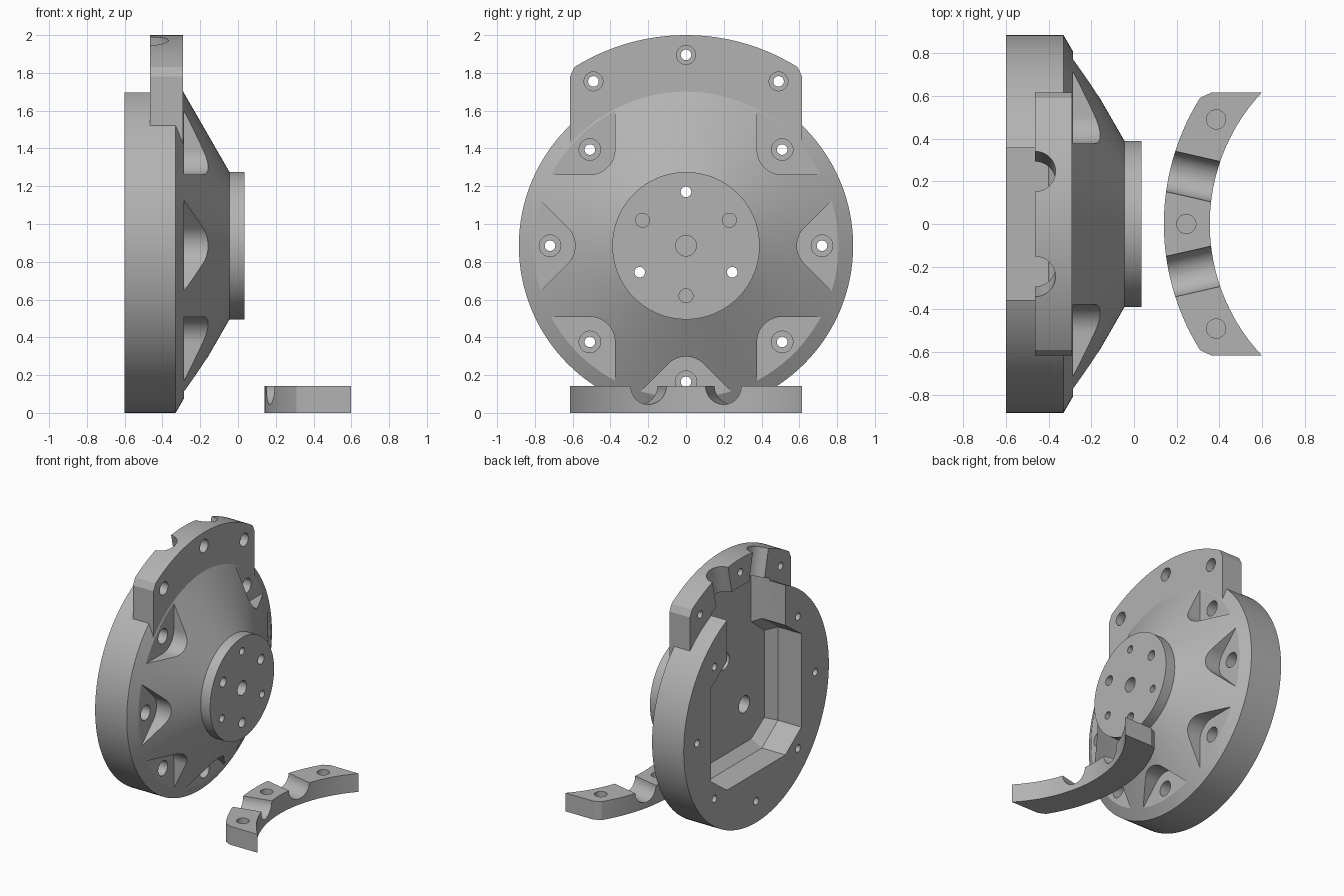
import bpy, bmesh, math
from mathutils import Vector

if "Cube" in bpy.data.objects:
    bpy.data.objects.remove(bpy.data.objects["Cube"])

CZ = 0.885           # height of the plate axis
R_OUT, R_IN = 1.115, 0.90   # clamp arcs
SEG = 128

grey = bpy.data.materials.new("machined_grey")
grey.diffuse_color = (0.45, 0.45, 0.45, 1)
grey.use_nodes = True
grey.node_tree.nodes["Principled BSDF"].inputs["Base Color"].default_value = grey.diffuse_color


def finish(bm, name):
    bmesh.ops.recalc_face_normals(bm, faces=bm.faces)
    me = bpy.data.meshes.new(name)
    bm.to_mesh(me)
    bm.free()
    me.materials.append(grey)
    ob = bpy.data.objects.new(name, me)
    bpy.context.collection.objects.link(ob)
    return ob


def loft(name, rings):
    """Closed solid through matching rings of points."""
    bm = bmesh.new()
    vs = [[bm.verts.new(p) for p in r] for r in rings]
    n = len(vs[0])
    for a, b in zip(vs, vs[1:]):
        for i in range(n):
            j = (i + 1) % n
            bm.faces.new((a[i], a[j], b[j], b[i]))
    bm.faces.new(vs[0])
    bm.faces.new(vs[-1])
    return finish(bm, name)


def prism_x(name, pts, x0, x1):
    return loft(name, [[(x, y, CZ + w) for y, w in pts] for x in (x0, x1)])


def rod(name, a, b, r, n=32):
    """Cylinder between two points."""
    a, b = Vector(a), Vector(b)
    q = (b - a).to_track_quat('Z', 'Y')
    circ = [q @ Vector((r * math.cos(t), r * math.sin(t), 0))
            for t in (2 * math.pi * i / n for i in range(n))]
    return loft(name, [[p + c for c in circ] for p in (a, b)])


def rod_x(y, w, x0, x1, r):
    return rod("hole_cutter", (x0, y, CZ + w), (x1, y, CZ + w), r)


def boolean(ob, others, op='DIFFERENCE'):
    """Apply booleans one by one and remove the tools."""
    for o in others:
        m = ob.modifiers.new("bool", 'BOOLEAN')
        m.operation, m.object, m.solver = op, o, 'EXACT'
        o.hide_render = True
        dg = bpy.context.evaluated_depsgraph_get()
        me = bpy.data.meshes.new_from_object(ob.evaluated_get(dg))
        ob.modifiers.clear()
        ob.data = me
        bpy.data.objects.remove(o, do_unlink=True)


def arc(r, a0, a1, n):
    """Points (side, radial) on an arc, angle measured from the radial axis."""
    return [(r * math.sin(a0 + (a1 - a0) * i / n),
             r * math.cos(a0 + (a1 - a0) * i / n)) for i in range(n + 1)]


# Turned body: rim, cone and hub
profile = [(-0.6, 0.885), (-0.33, 0.885), (-0.045, 0.39), (0.035, 0.39)]
plate = loft("mounting_plate", [
    [(x, r * math.cos(2 * math.pi * i / SEG), CZ + r * math.sin(2 * math.pi * i / SEG))
     for i in range(SEG)] for x, r in profile])

# Clamp flange rising above the rim
edge = math.asin(0.59 / R_OUT)
flange_pts = [(-0.615, 0.315), (-0.615, 0.895)] + arc(R_OUT, -edge, edge, 40) \
    + [(0.615, 0.895), (0.615, 0.315)]
flange = prism_x("flange", flange_pts, -0.465, -0.29)
boolean(plate, [flange], 'UNION')

cutters = []


# Rear cavity, open at the top, with a bevelled floor
def cavity(s):
    o = 0.355 if s == 0 else 0.355 - s * 0.4
    a = math.asin(o / R_IN)
    right = [(o, 0.5 - s * 0.6), (0.55 - s, 0.36 - s * 0.4),
             (0.55 - s, -0.36 + s * 0.4), (0.355 - s * 0.4, -0.5 + s)]
    return arc(R_IN, -a, a, 24) + right + [(-y, w) for y, w in reversed(right)]


cutters.append(loft("cavity_cutter", [
    [(x, y, CZ + w) for y, w in cavity(s)]
    for x, s in ((-0.7, 0), (-0.4, 0), (-0.325, 0.06))]))

# Seven wedge pockets with bolt holes around the cone
for k in range(8):
    if k == 2:
        continue
    t = k * math.pi / 4
    d, e = (math.cos(t), math.sin(t)), (-math.sin(t), math.cos(t))
    pocket = []
    r, c, far = 0.133, 0.72, 0.30
    h = math.sqrt(0.5)
    local = [(c - r * math.cos(u), r * math.sin(u))
             for u in (math.radians(-45 + 90 * i / 16) for i in range(17))]
    local = [(c - r * h + far, -r * h - far)] + local + [(c - r * h + far, r * h + far)]
    pocket = [(p * d[0] + q * e[0], p * d[1] + q * e[1]) for p, q in local]
    cutters.append(prism_x("pocket_cutter", pocket, -0.285, 0.1))
    y, w = c * d[0], c * d[1]
    cutters += [rod_x(y, w, -0.37, -0.2, 0.057), rod_x(y, w, -0.7, -0.3, 0.028)]

# Flange bolt holes with counterbores
bolts = [(0, 1.01), (-0.49, 0.87), (0.49, 0.87)]
for y, w in bolts:
    cutters += [rod_x(y, w, -0.35, -0.2, 0.05), rod_x(y, w, -0.6, -0.3, 0.028)]

# Hub: three through holes counterbored from behind, blind holes, centre bore
for y, w in ((0, 0.285), (-0.245, -0.14), (0.245, -0.14)):
    cutters += [rod_x(y, w, -0.4, -0.12, 0.065), rod_x(y, w, -0.2, 0.1, 0.028)]
for y, w in ((-0.23, 0.135), (0.23, 0.135), (0, -0.265)):
    cutters.append(rod_x(y, w, -0.06, 0.1, 0.037))
cutters.append(rod_x(0, 0, -0.1, 0.1, 0.055))

# Half-round radial channels in the back of the flange
CH = math.radians(12.8)
for s in (-1, 1):
    u, v = s * math.sin(CH), math.cos(CH)
    cutters.append(rod("channel_cutter", (-0.465, 0.8 * u, CZ + 0.8 * v),
                       (-0.465, 1.3 * u, CZ + 1.3 * v), 0.097, 48))
boolean(plate, cutters)

# Loose clamp cap lying in front of the hub
CX, H = 1.255, 0.142
inner = math.asin(0.615 / R_IN)
cap_pts = [(-0.615, 0.895)] + arc(R_OUT, -edge, edge, 40) + [(0.615, 0.895)] \
    + arc(R_IN, inner, -inner, 40)
cap = loft("clamp_cap", [[(CX - w, y, z) for y, w in cap_pts] for z in (0, H)])
cuts = [rod("bolt_cutter", (CX - w, y, 0.03), (CX - w, y, 0.3), 0.045) for y, w in bolts]
for s in (-1, 1):
    u, v = s * math.sin(CH), math.cos(CH)
    cuts.append(rod("channel_cutter", (CX - 0.7 * v, 0.7 * u, H),
                    (CX - 1.3 * v, 1.3 * u, H), 0.097, 48))
boolean(cap, cuts)

# Smooth curved walls, keep machined edges crisp
for ob in (plate, cap):
    bpy.ops.object.select_all(action='DESELECT')
    ob.select_set(True)
    bpy.context.view_layer.objects.active = ob
    bpy.ops.object.shade_smooth_by_angle(angle=math.radians(25))
